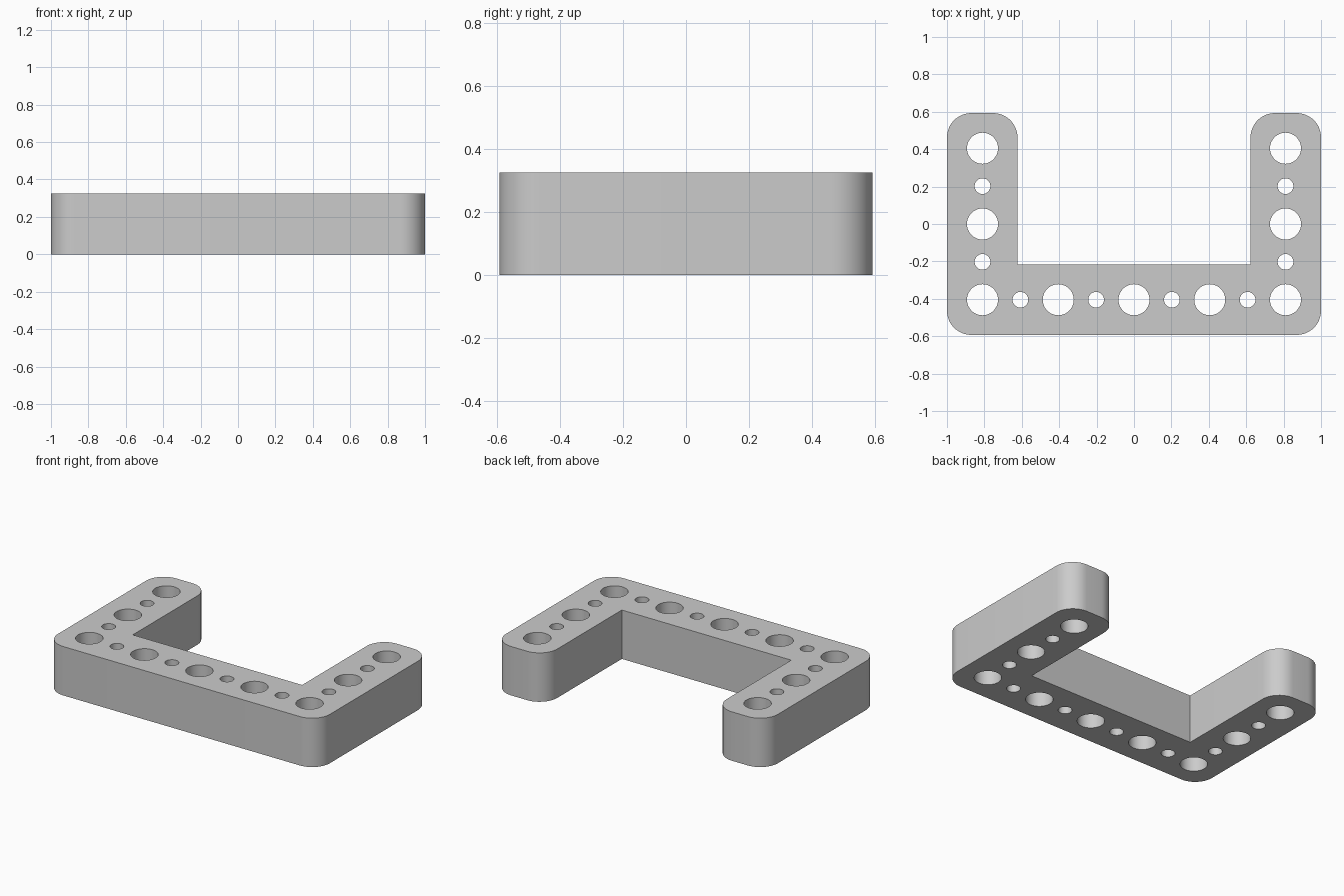
import bpy, bmesh
from math import radians

cube = bpy.data.objects.get("Cube")
if cube:
    bpy.data.objects.remove(cube, do_unlink=True)

HEIGHT = 0.325
HALF_X, HALF_Y = 1.0, 0.593
INNER_X, INNER_Y = 0.623, -0.216
CORNER = 0.13
PITCH = 0.2025          # spacing between neighbouring holes
BIG, SMALL = 0.083, 0.042

grey = bpy.data.materials.new("plain grey")
grey.use_nodes = True
colour = (0.6, 0.6, 0.6, 1)
grey.diffuse_color = colour
grey.node_tree.nodes["Principled BSDF"].inputs["Base Color"].default_value = colour


def add_object(name, bm):
    mesh = bpy.data.meshes.new(name)
    bmesh.ops.recalc_face_normals(bm, faces=bm.faces)
    bm.to_mesh(mesh)
    bm.free()
    mesh.materials.append(grey)
    obj = bpy.data.objects.new(name, mesh)
    bpy.context.collection.objects.link(obj)
    return obj


def extrude_up(bm, faces, height):
    result = bmesh.ops.extrude_face_region(bm, geom=faces)
    verts = [v for v in result["geom"] if isinstance(v, bmesh.types.BMVert)]
    bmesh.ops.translate(bm, verts=verts, vec=(0, 0, height))


# U-shaped bracket, mirrored outline
half = [(HALF_X, -HALF_Y), (HALF_X, HALF_Y), (INNER_X, HALF_Y), (INNER_X, INNER_Y)]
outline = half + [(-x, y) for x, y in reversed(half)]
bm = bmesh.new()
extrude_up(bm, [bm.faces.new([bm.verts.new((x, y, 0)) for x, y in outline])], HEIGHT)

# Round every outer vertical corner, keep the inner two sharp
corners = [e for e in bm.edges
           if abs(e.verts[0].co.z - e.verts[1].co.z) > 0.1
           and abs(e.verts[0].co.y) > 0.5]
bmesh.ops.bevel(bm, geom=corners, offset=CORNER, offset_type='OFFSET',
                segments=12, profile=0.5, affect='EDGES')
bracket = add_object("u_bracket", bm)

# Alternating large and small holes along the base and both arms
bm = bmesh.new()
spots = [(i, -2) for i in range(-4, 5)]
spots += [(side, j) for side in (-4, 4) for j in range(-1, 3)]
for i, j in spots:
    radius = BIG if (i + j) % 2 == 0 else SMALL
    ring = bmesh.ops.create_circle(bm, cap_ends=True, segments=40, radius=radius)["verts"]
    bmesh.ops.translate(bm, verts=ring, vec=(i * PITCH, j * PITCH, -0.1))
extrude_up(bm, list(bm.faces), HEIGHT + 0.2)
cutter = add_object("hole_cutter", bm)
cutter.hide_render = True

# Cut the holes, then drop the cutter
cut = bracket.modifiers.new("holes", 'BOOLEAN')
cut.operation = 'DIFFERENCE'
cut.solver = 'EXACT'
cut.object = cutter
bpy.ops.object.select_all(action='DESELECT')
bpy.context.view_layer.objects.active = bracket
bracket.select_set(True)
bpy.ops.object.modifier_apply(modifier=cut.name)
bpy.data.objects.remove(cutter, do_unlink=True)
bpy.ops.object.shade_smooth_by_angle(angle=radians(30))
